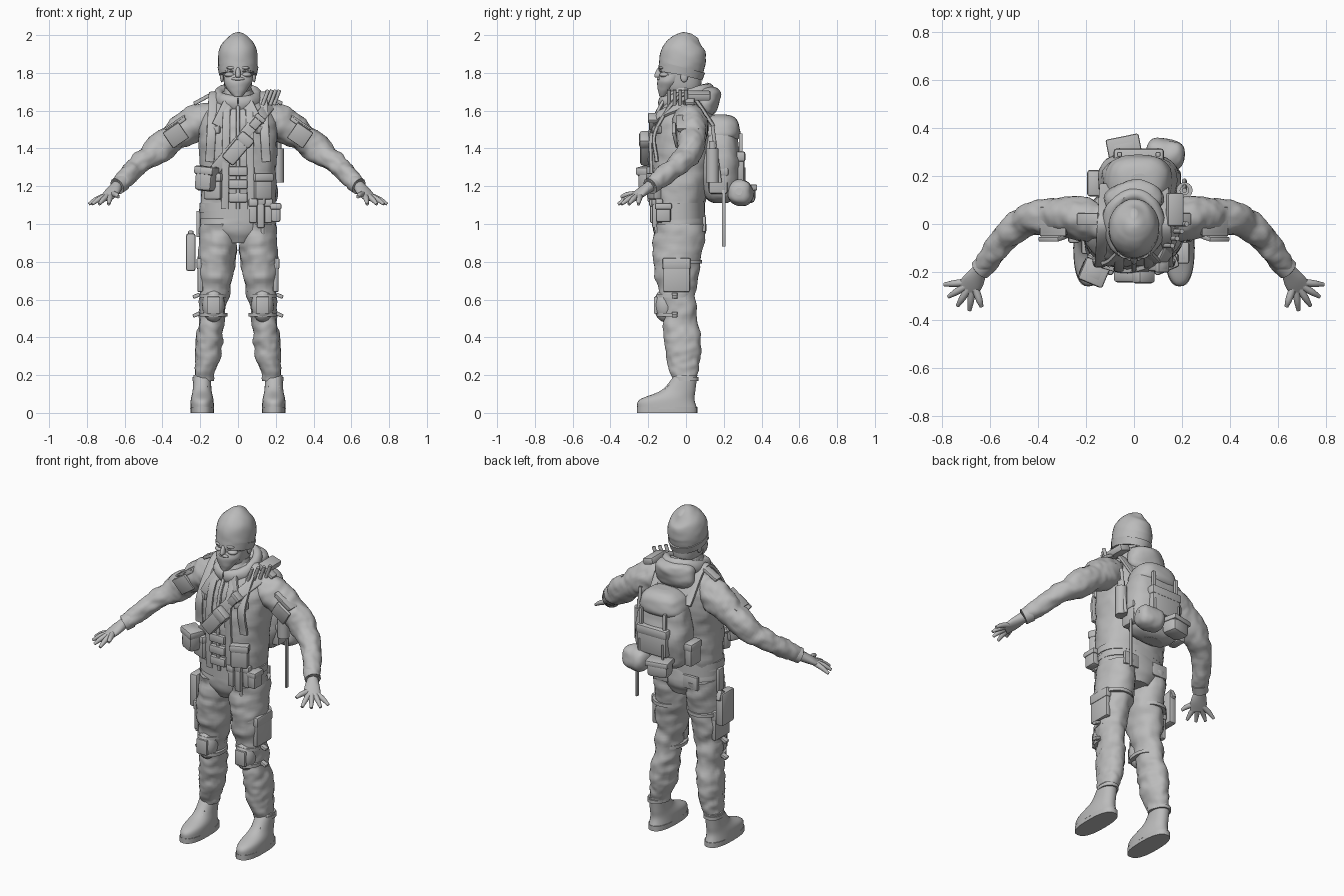
import bpy, bmesh, math
from mathutils import Vector, Matrix, Euler, noise

cube = bpy.data.objects.get("Cube")
if cube:
    bpy.data.objects.remove(cube, do_unlink=True)

grey = bpy.data.materials.new("plain_grey")
grey.use_nodes = True
tone = (.5, .5, .5, 1)
grey.diffuse_color = tone
shader = next(node for node in grey.node_tree.nodes if node.type == 'BSDF_PRINCIPLED')
shader.inputs["Base Color"].default_value = tone

UP, FRONT, BACK, SIDE = Vector((0, 0, 1)), Vector((0, -1, 0)), Vector((0, 1, 0)), Vector((1, 0, 0))
made = []


def add_object(name, bm):
    bmesh.ops.recalc_face_normals(bm, faces=bm.faces)
    mesh = bpy.data.meshes.new(name)
    bm.to_mesh(mesh)
    mesh.materials.append(grey)
    ob = bpy.data.objects.new(name, mesh)
    bpy.context.collection.objects.link(ob)
    made.append(ob)


def finish(name, bm, pair):
    """Link the part; a pair gets a mirrored twin on the right side."""
    add_object("left_" + name if pair else name, bm)
    if pair:
        bm.transform(Matrix.Scale(-1, 4, SIDE))
        add_object("right_" + name, bm)
    bm.free()


def sample(values, t):
    """Smooth curve through evenly spaced numbers or vectors."""
    last = len(values) - 1
    if last == 0:
        return values[0]
    i = min(int(t * last), last - 1)
    f = t * last - i
    b, c = values[i], values[i + 1]
    a = values[i - 1] if i else b * 2 - c
    d = values[i + 2] if i + 2 <= last else c * 2 - b
    return b + (c - a) * (f / 2) + (a * 2 - b * 5 + c * 4 - d) * (f * f / 2) + ((b - c) * 3 + d - a) * (f ** 3 / 2)


def loft(name, path, wide, deep=None, up=None, square=1, dome=0, fold=0, sides=32, rows=32, pair=False):
    """Skin along a path; sections are level unless an up direction is given."""
    path = [Vector(point) for point in path]
    deep = deep or wide
    bm = bmesh.new()
    loops = []
    for row in range(rows + 1):
        t = row / rows
        scale = 1
        if dome:
            t = (1 - math.cos(math.pi * t)) / 2
            scale = max(.03, 1 - abs(t * 2 - 1) ** dome) ** (1 / dome)
        pos = sample(path, t)
        side, out = SIDE, BACK
        if up:
            tangent = (sample(path, min(t + .01, 1)) - sample(path, max(t - .01, 0))).normalized()
            out = (up - tangent * up.dot(tangent)).normalized()
            side = out.cross(tangent)
        loop = []
        for k in range(sides):
            angle = math.tau * k / sides
            c, s = math.cos(angle), math.sin(angle)
            off = side * sample(wide, t) * math.copysign(abs(c) ** square, c)
            off += out * sample(deep, t) * math.copysign(abs(s) ** square, s)
            off *= scale
            if fold:
                p = pos + off
                wave = noise.noise(Vector((p.x * 9, p.y * 9, p.z * 16))) + noise.noise(p * 30) / 2
                off += off.normalized() * fold * wave
            loop.append(bm.verts.new(pos + off))
        loops.append(loop)
    for low, high in zip(loops, loops[1:]):
        for k in range(sides):
            bm.faces.new((low[k], low[k - 1], high[k - 1], high[k]))
    bm.faces.new(loops[0])
    bm.faces.new(loops[-1])
    finish(name, bm, pair)


def box(name, loc, size, turn=(0, 0, 0), pair=False):
    bm = bmesh.new()
    bmesh.ops.create_cube(bm, size=1)
    bmesh.ops.scale(bm, vec=size, verts=bm.verts)
    bmesh.ops.bevel(bm, geom=bm.edges[:], offset=min(size) / 4, segments=2, affect='EDGES', profile=.5)
    bm.transform(Matrix.Translation(loc) @ Euler(turn).to_matrix().to_4x4())
    finish(name, bm, pair)


def pouch(name, loc, size, turn=(0, 0, 0), pair=False):
    """Soft bag with a flap over its upper part."""
    box(name, loc, size, turn, pair)
    lid = Vector(loc) + Euler(turn).to_matrix() @ (UP * size[2] / 3)
    box(name + "_flap", lid, (size[0] + .01, size[1] + .01, size[2] / 3), turn, pair)


def ball(name, loc, size, pair=False):
    bm = bmesh.new()
    bmesh.ops.create_uvsphere(bm, u_segments=20, v_segments=12, radius=1)
    bm.transform(Matrix.Translation(loc) @ Matrix.Diagonal((*size, 1)))
    finish(name, bm, pair)


def rod(name, start, end, radius, pair=False):
    loft(name, [start, end], [radius], up=FRONT + UP / 5, sides=14, rows=1, pair=pair)


def band(name, loc, wide, deep, half, pair=False):
    ends = [Vector(loc) - UP * half, Vector(loc) + UP * half]
    loft(name, ends, [wide], [deep], square=.9, rows=1, pair=pair)


# Jacket body
hem, neck = Vector((0, -.04, 1.06)), Vector((0, 0, 1.7))
jacket_wide, jacket_deep = [.2, .2, .2, .21, .19, .08], [.13, .15, .16, .17, .15, .08]
loft("jacket", [hem, neck], jacket_wide, jacket_deep, square=.85, fold=.01, sides=48, rows=40)


def chest(x, z, lift=0):
    """Point on the front surface of the jacket."""
    t = (z - hem.z) / (neck.z - hem.z)
    bulge = max(0, 1 - abs(x / sample(jacket_wide, t)) ** 2.4) ** .4
    return Vector((x, hem.lerp(neck, t).y - sample(jacket_deep, t) * bulge - lift, z))


def front_strap(name, path, width, thick, pair=False):
    start, end = path
    points = [chest(start[0] + (end[0] - start[0]) * k / 8, start[1] + (end[1] - start[1]) * k / 8, thick / 2)
              for k in range(9)]
    loft(name, points, [width], [thick], up=FRONT, square=.4, sides=16, pair=pair)


front_strap("jacket_edge", [(.06, 1.63), (.07, 1.08)], .02, .01, pair=True)
front_strap("lapel", [(.05, 1.64), (.11, 1.52)], .03, .01, pair=True)
front_strap("zip", [(0, 1.63), (0, 1.08)], .01, .01)
for row in range(3):
    box("vest_pouch", chest(0, 1.14 + row * .07, .01), (.1, .03, .05))
band("jacket_hem", hem + UP * .03, .205, .14, .02)
pouch("hip_pocket", chest(.13, 1.2, .01), (.1, .05, .14), (0, 0, .4), pair=True)
box("chest_flap", chest(.13, 1.5), (.08, .02, .04), (0, 0, .5), pair=True)

# Hips and legs
loft("hips", [(0, -.03, .9), (0, -.04, 1.1)], [.1, .19, .2, .19], [.11, .14, .14, .13], fold=.005)
band("belt", (0, -.04, 1.05), .2, .14, .02)
loft("trouser_leg", [(.1, -.03, 1), (.12, -.05, .7), (.15, -.02, .4), (.18, -.01, .17)],
     [.1, .1, .07, .07, .05], [.14, .12, .09, .1, .06], fold=.013, sides=36, rows=64, pair=True)
box("seat_pocket", (.1, .095, 1), (.1, .02, .08), pair=True)
pouch("cargo_pocket", (.2, -.05, .73), (.03, .14, .18), pair=True)
band("thigh_band", (.12, -.04, .8), .097, .125, .01, pair=True)

# Knee pads
knee = Vector((.13, -.06, .57))
ball("knee_pad", knee + FRONT * .05, (.06, .06, .09), pair=True)
box("knee_cap", knee + FRONT * .1, (.07, .02, .09), pair=True)
for step in (-.05, .05):
    band("knee_strap", knee + UP * step, .075, .095, .01, pair=True)
    box("strap_end", knee + SIDE * .09 + UP * step, (.04, .03, .02), (0, .4, 0), pair=True)

# Boots
heel = Vector((.19, 0, 0))
toe = heel + FRONT * .1
loft("boot_sole", [toe, toe + UP * .03], [.062], [.16], square=.8, rows=1, pair=True)
loft("boot", [toe + UP * .02, toe + UP * .07, heel + FRONT * .04 + UP * .12, heel + UP * .2],
     [.063, .06, .05, .046], [.16, .145, .09, .06], square=.9, pair=True)
band("boot_cuff", heel + UP * .18, .052, .066, .01, pair=True)
for row in range(4):
    box("lace", heel + (FRONT * .07 + UP * .16) + (FRONT - UP) * row * .02, (.06, .02, .01), (.7, 0, 0), pair=True)

# Holster and belt kit
box("holster", (-.25, -.02, .85), (.05, .12, .2))
box("holster_grip", (-.25, .02, .93), (.03, .05, .06), (.4, 0, 0))
box("holster_hanger", (-.21, -.03, 1), (.02, .05, .14))
pouch("side_belt_pouch", (.2, -.12, 1.06), (.05, .08, .1))
for row in range(3):
    pouch("belt_tool_pouch", chest(.08 + row * .04, 1.07, .01), (.04, .03, .13 + row % 2 * .05))
rod("hanging_tool", (.13, -.16, 1), (.13, -.15, .93), .01)

# Arms and hands
wrist = Vector((.64, -.19, 1.2))
loft("sleeve", [(.1, 0, 1.6), (.28, .03, 1.5), (.47, 0, 1.36), wrist], [.06, .09, .08, .07, .055, .04],
     up=UP, fold=.013, rows=64, pair=True)
loft("cuff", [wrist + Vector((-.03, .03, .02)), wrist], [.045], up=UP, rows=1, pair=True)
hub = Vector((.67, -.24, 1.165))
loft("palm", [wrist, hub, hub + Vector((.03, -.04, -.03))], [.03, .045, .045], [.03, .024, .015], up=UP, pair=True)
for k, finger in enumerate(("little", "ring", "middle", "index", "thumb")):
    angle = -.1 - k * .45
    aim = Vector((math.cos(angle), math.sin(angle), -.5 + k // 4 * .3))
    loft(finger + "_finger", [hub + aim * .03, hub + aim * .08 + UP * .005, hub + aim * (.12 - k // 4 * .01)],
         [.016, .014, .008], up=UP, sides=12, rows=8, pair=True)
pouch("sleeve_pocket", (.33, .01, 1.53), (.12, .11, .03), (0, .6, 0), pair=True)
box("sleeve_patch", (.33, -.055, 1.47), (.1, .02, .1), (.2, .6, 0), pair=True)
box("shoulder_tab", (.19, .02, 1.66), (.1, .05, .02), (0, .5, 0), pair=True)

# Cross-body sash with its pouches
front_strap("sash", [(.17, 1.63), (-.17, 1.23)], .03, .012)
pouch("sash_pouch", chest(0, 1.4, .03), (.08, .05, .18), (0, .7, 0))
pouch("sash_small_pouch", chest(.1, 1.54, .02), (.05, .04, .08), (0, .7, 0))
pouch("hip_bag", (-.17, -.2, 1.24), (.1, .09, .13), (0, .1, -.4))
for k in range(4):
    foot = Vector((.13 + k * .02, -.09 + k * .03, 1.63))
    rod("shoulder_tool", foot, foot + SIDE * .03 + UP * .08, .01)
box("shoulder_kit", (.17, .06, 1.68), (.07, .14, .04), (0, .3, 0))

# Collar, scarf and hood
ring = [k * math.tau / 24 for k in range(25)]
loft("collar", [(math.sin(a) * .1, -math.cos(a) * .12, 1.67 - math.cos(a) * .035) for a in ring],
     [.03], [.04], up=UP, fold=.008, sides=16, rows=48)
loft("hood", [(0, .11, 1.57), (0, .1, 1.73)], [.13, .12], [.05, .09], dome=3, fold=.01)
loft("scarf", [(0, -.02, 1.62), (0, -.02, 1.72)], [.1, .07], [.12, .08], fold=.008)

# Head, beard and face
loft("head", [(0, -.02, 1.68), (0, -.03, 1.92)], [.07, .09], [.1, .12], dome=4, square=.92)
loft("beard", [(0, -.12, 1.675), (0, -.07, 1.79)], [.02, .055, .073, .078], [.02, .046, .066, .07], fold=.004)
ball("moustache", (0, -.14, 1.768), (.035, .015, .01))
loft("nose", [(0, -.15, 1.775), (0, -.14, 1.83)], [.017, .01], [.025, .01], dome=3, sides=14)
ball("brow", (.032, -.127, 1.826), (.03, .018, .009), pair=True)
ball("eye", (.032, -.128, 1.81), (.012, .013, .006), pair=True)
ball("cheek", (.042, -.112, 1.79), (.03, .028, .015), pair=True)
ball("ear", (.085, -.01, 1.78), (.01, .02, .03), pair=True)

# Knitted cap
brim = Vector((0, -.03, 1.79))
loft("cap", [brim, (0, -.015, 1.88), (0, .02, 1.96), (0, .045, 1.997)],
     [.1, .105, .103, .085, .05, .01], [.115, .122, .122, .1, .065, .02], up=BACK, fold=.004)
loft("cap_brim", [brim, brim + UP * .04 + BACK * .01], [.1, .108], [.12, .125], up=BACK, rows=1)

# Backpack
pack = Vector((.02, .18, 1.3))
loft("backpack", [pack - UP * .19, pack + UP * .27], [.17, .17, .13], [.1, .11, .08], square=.75, dome=3.5,
     fold=.01, sides=40)
loft("pack_lid", [pack + UP * .13, pack + UP * .28], [.16, .11], [.12, .09], square=.8, dome=3, fold=.006)
pouch("pack_front_pocket", pack + BACK * .1, (.2, .06, .17))
for x in (-.08, .08):
    box("pack_compression_strap", pack + SIDE * x + BACK * .11 + UP * .08, (.02, .02, .2))
    rod("pack_cord", pack + SIDE * x + BACK * .13, pack + SIDE * x + BACK * .13 - UP * .15, .006)
loft("pack_strap", [chest(.15, 1.33, .01), chest(.14, 1.5, .01), (.13, 0, 1.69), (.12, .16, 1.5)],
     [.011], [.024], up=SIDE, square=.5, sides=16, pair=True)
loft("bedroll", [(.05, .3, 1.16), (.21, .28, 1.17)], [.065], [.07], up=UP, square=.85, dome=3, fold=.008)
pouch("pack_lower_pouch", (-.04, .31, 1.16), (.13, .1, .1), (0, 0, .2))
pouch("pack_side_pocket", (.165, .17, 1.23), (.05, .1, .14), pair=True)
bottle = Vector((.21, .14, 1.22))
rod("bottle", bottle, bottle + UP * .18, .034)
rod("bottle_cap", bottle, bottle + UP * .22, .02)
rod("side_pole", bottle + BACK * .04, bottle + UP * .3, .01)
box("hanging_strap", (.19, .2, 1.03), (.01, .02, .3))
box("pack_handle", pack - BACK * .05 + UP * .27, (.08, .03, .02))

bpy.ops.object.select_all(action='DESELECT')
for ob in made:
    ob.select_set(True)
bpy.context.view_layer.objects.active = made[0]
bpy.ops.object.shade_smooth_by_angle(angle=math.radians(40))
